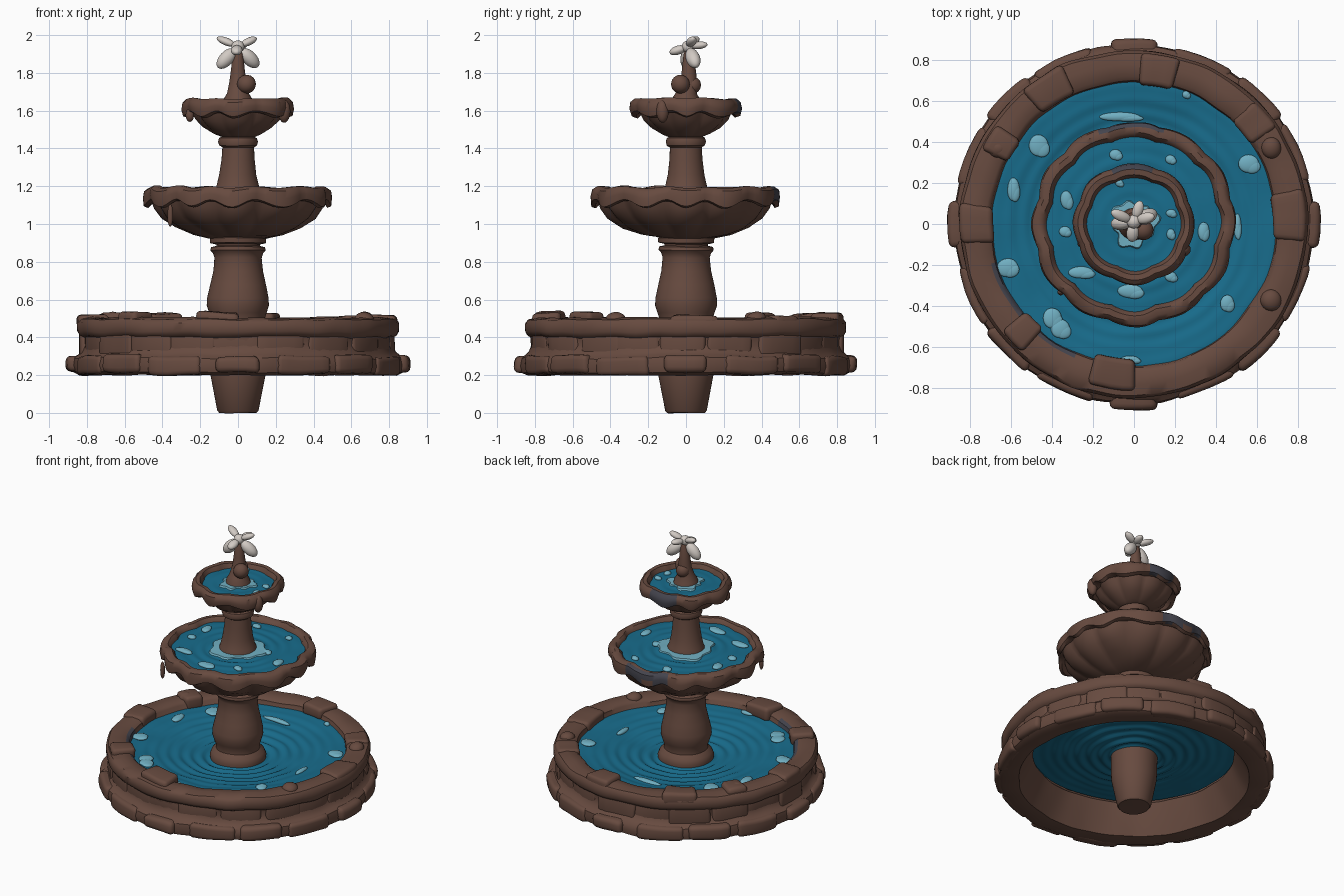
import bpy, bmesh, math, random
from mathutils import Vector, Matrix, noise

random.seed(4)
TAU = math.tau

def material(name, col):
    m = bpy.data.materials.new(name)
    m.diffuse_color = (*col, 1)
    return m

BROWN = material("brown stone", (0.135, 0.069, 0.050))
WATER = material("blue water", (0.009, 0.150, 0.262))
FOAM = material("pale foam", (0.165, 0.430, 0.540))
WHITE = material("white petal", (0.64, 0.59, 0.55))
SLATE = material("damp stone", (0.058, 0.058, 0.075))

def finish(bm, name, mats, wobble=0.0, rule=None, angle=40):
    """Turn a bmesh into a named smooth object, with a slight hand-made wobble."""
    bmesh.ops.remove_doubles(bm, verts=bm.verts, dist=1e-5)
    bmesh.ops.recalc_face_normals(bm, faces=bm.faces)
    for v in bm.verts:
        if wobble:
            v.co += noise.noise_vector(v.co * 6) * wobble
    for f in bm.faces:
        f.smooth = True
        if rule and rule(f.calc_center_median()):
            f.material_index = 1
    me = bpy.data.meshes.new(name)
    bm.to_mesh(me)
    bm.free()
    for m in mats:
        me.materials.append(m)
    me.set_sharp_from_angle(angle=math.radians(angle))
    ob = bpy.data.objects.new(name, me)
    bpy.context.collection.objects.link(ob)
    return ob

def lathe(profile, segs=64, lobes=0, closed=False):
    """Spin (r, z, flute, droop) points; flute and droop follow rounded lobes."""
    bm = bmesh.new()
    rows = []
    for p in profile:
        r, z, flute, droop = (*p, 0, 0)[:4]
        row = []
        for k in range(segs):
            a = TAU * k / segs
            c = 2 * abs(math.cos(lobes * a / 2)) - 1 if lobes else 0
            d = math.cos(lobes * a + 0.8 * math.sin(3 * a)) if lobes else 0
            rr = r + flute * c
            row.append(bm.verts.new((rr * math.cos(a), rr * math.sin(a), z - droop * d)))
        rows.append(row)
    n = len(rows)
    for i in range(n if closed else n - 1):
        lo, hi = rows[i], rows[(i + 1) % n]
        for k in range(segs):
            m = (k + 1) % segs
            bm.faces.new((lo[k], lo[m], hi[m], hi[k]))
    return bm

def arc_block(bm, mid, half, r0, r1, z0, z1, bevel=0.015):
    """Add one rounded stone block, curved around the basin (angles in degrees)."""
    part = bmesh.new()
    steps = max(2, int(half / 2))
    rows = []
    for k in range(steps + 1):
        a = math.radians(mid - half + 2 * half * k / steps)
        rows.append([part.verts.new((r * math.cos(a), r * math.sin(a), z))
                     for r, z in ((r0, z0), (r1, z0), (r1, z1), (r0, z1))])
    for lo, hi in zip(rows, rows[1:]):
        for i in range(4):
            j = (i + 1) % 4
            part.faces.new((lo[i], lo[j], hi[j], hi[i]))
    part.faces.new(rows[0])
    part.faces.new(rows[-1][::-1])
    bmesh.ops.recalc_face_normals(part, faces=part.faces)
    edges = [e for e in part.edges if e.calc_face_angle(0) > 0.8]
    bmesh.ops.bevel(part, geom=edges, offset=bevel, segments=3, profile=0.5, affect='EDGES')
    me = bpy.data.meshes.new("tmp")
    part.to_mesh(me)
    part.free()
    bm.from_mesh(me)
    bpy.data.meshes.remove(me)

def blob(bm, loc, size, direction=(0, 0, 1), sub=3):
    """Add an ellipsoid whose z axis points along direction."""
    rot = Vector(direction).to_track_quat('Z', 'Y').to_matrix().to_4x4()
    mat = Matrix.Translation(loc) @ rot @ Matrix.Diagonal((*size, 1))
    bmesh.ops.create_icosphere(bm, subdivisions=sub, radius=1, matrix=mat)

def heading(c):
    return math.degrees(math.atan2(c.y, c.x)) % 360

# Basin: hollow ring with foot, recessed wall and rim
basin = [(0.74, 0.205), (0.84, 0.20), (0.87, 0.215), (0.88, 0.25), (0.872, 0.29),
         (0.85, 0.305), (0.832, 0.32), (0.815, 0.36), (0.82, 0.40), (0.838, 0.41),
         (0.85, 0.43), (0.85, 0.475), (0.835, 0.495), (0.78, 0.505), (0.72, 0.50),
         (0.70, 0.485), (0.69, 0.44), (0.65, 0.40), (0.69, 0.30)]
finish(lathe(basin, 120, closed=True), "basin", [BROWN, SLATE], 0.010,
       lambda c: c.z > 0.43 and c.xy.length < 0.73 and 195 < heading(c) < 245)

# Foot stones: large at the four sides, smaller between
bm = bmesh.new()
for a in range(0, 360, 90):
    arc_block(bm, a, 7.5, 0.80, 0.91, 0.215, 0.30, 0.028)
    arc_block(bm, a + 24, 10, 0.80, 0.888, 0.205, 0.302, 0.025)
    arc_block(bm, a + 45, 9, 0.80, 0.897, 0.21, 0.31, 0.028)
    arc_block(bm, a + 67, 10, 0.80, 0.889, 0.20, 0.30, 0.025)
finish(bm, "foot_stones", [BROWN], 0.010)

# Wall stones in the recess
bm = bmesh.new()
for i in range(20):
    arc_block(bm, i * 18 + random.uniform(-2, 2), random.uniform(8.5, 10), 0.76,
              random.uniform(0.818, 0.842), 0.28, 0.43, 0.02)
finish(bm, "wall_stones", [BROWN], 0.012)

# Loose stones lying on the rim: angle, half width, inner and outer radius, top
bm = bmesh.new()
for a, h, r0, r1, top in ((81, 7, 0.68, 0.84, 0.53), (262, 8, 0.665, 0.81, 0.535),
                          (224, 5, 0.68, 0.83, 0.535), (122, 8, 0.70, 0.85, 0.525),
                          (149, 5, 0.69, 0.83, 0.53), (3, 9, 0.685, 0.84, 0.515),
                          (180, 7, 0.69, 0.85, 0.515), (40, 6, 0.69, 0.84, 0.515)):
    arc_block(bm, a, h, r0, r1, 0.44, top, 0.025)
for a in (29, 331, 151):
    blob(bm, (0.765 * math.cos(math.radians(a)), 0.765 * math.sin(math.radians(a)), 0.495),
         (0.05, 0.05, 0.038))
finish(bm, "rim_stones", [BROWN], 0.012)

# Central columns
lower = [(0, 0), (0.10, 0.0), (0.11, 0.012), (0.145, 0.2), (0.15, 0.37), (0.178, 0.385),
         (0.182, 0.42), (0.17, 0.45), (0.142, 0.475), (0.142, 0.50), (0.152, 0.53), (0.165, 0.57),
         (0.163, 0.61), (0.148, 0.68), (0.132, 0.75), (0.125, 0.82), (0.132, 0.845),
         (0.146, 0.86), (0.143, 0.878), (0.115, 0.885), (0.115, 0.893), (0.147, 0.90),
         (0.15, 0.925), (0.12, 0.94), (0, 0.95)]
finish(lathe(lower, 48), "lower_column", [BROWN], 0.004)
upper = [(0, 1.08), (0.13, 1.10), (0.125, 1.17), (0.112, 1.20), (0.098, 1.26), (0.088, 1.34),
         (0.084, 1.405), (0.10, 1.415), (0.106, 1.435), (0.10, 1.455), (0.08, 1.465), (0, 1.47)]
finish(lathe(upper, 48), "upper_column", [BROWN], 0.004)

# Scalloped bowls with drooping rims, damp at the back
def damp(r, z):
    return lambda c: c.xy.length > r and c.z > z and 72 < heading(c) < 112

middle = [(0, 0.93), (0.14, 0.925), (0.23, 0.945, 0.008), (0.32, 0.98, 0.012),
          (0.395, 1.03, 0.014), (0.435, 1.085, 0.012), (0.45, 1.12, 0.008),
          (0.468, 1.105, 0.006, 0.018), (0.488, 1.112, 0.008, 0.018),
          (0.493, 1.15, 0.008, 0.012), (0.487, 1.18, 0.008, 0.005), (0.468, 1.195, 0.006, 0.004),
          (0.44, 1.195, 0.008, 0.004), (0.422, 1.178, 0.01), (0.41, 1.13), (0, 1.10)]
finish(lathe(middle, 120, 12), "middle_bowl", [BROWN, SLATE], 0.010, damp(0.47, 1.12))
top = [(0, 1.46), (0.075, 1.455), (0.12, 1.475, 0.004), (0.175, 1.51, 0.008),
       (0.215, 1.55, 0.01), (0.237, 1.59, 0.008), (0.258, 1.575, 0.006, 0.014),
       (0.284, 1.583, 0.007, 0.014), (0.294, 1.615, 0.007, 0.01), (0.288, 1.645, 0.007, 0.004),
       (0.268, 1.663, 0.006, 0.003), (0.24, 1.660, 0.007, 0.003), (0.228, 1.64, 0.007),
       (0.215, 1.60), (0, 1.57)]
finish(lathe(top, 96, 8), "top_bowl", [BROWN, SLATE], 0.009, damp(0.262, 1.58))

# Drips and lumps hanging from the bowl rims: angle, radius, z, width, height
bm = bmesh.new()
for a, r, z, w, h in ((223, 0.49, 1.045, 0.016, 0.06), (333, 0.275, 1.595, 0.032, 0.06),
                      (200, 0.272, 1.575, 0.022, 0.035)):
    t = math.radians(a)
    blob(bm, (r * math.cos(t), r * math.sin(t), z), (w, w, h))
finish(bm, "rim_drips", [BROWN], 0.004)

# Water surfaces with ring ripples; the basin water sinks towards the middle
def basin_level(r):
    return 0.395 + 0.06 * min(1, max(0, (r - 0.15) / 0.5))

def water(name, r0, r1, level, amp, rings, up=True):
    pts = []
    for i in range(rings + 1):
        r = r0 + (r1 - r0) * i / rings
        pts.append((r, level(r) + amp * math.sin(r * 85) * max(0.15, 1 - i / rings)))
    ob = finish(lathe(pts, 72), name, [WATER], 0.007, angle=60)
    if (ob.data.polygons[0].normal.z > 0) != up:
        ob.data.flip_normals()

water("basin_water", 0.10, 0.705, basin_level, 0.010, 48)
water("basin_water_underside", 0.10, 0.66, lambda r: basin_level(r) - 0.035, 0.010, 48, False)
water("middle_water", 0.08, 0.43, lambda r: 1.168, 0.007, 28)
water("top_water", 0.04, 0.24, lambda r: 1.63, 0.004, 14)

# Foam: irregular flat patches (x, y, half sizes) and a ragged ring round the column
def foam(name, level, patches, ring=None):
    bm = bmesh.new()
    for x, y, sx, sy in patches:
        z = level(math.hypot(x, y))
        blob(bm, (x, y, z), (sx, sy, 0.014))
        blob(bm, (x + sx * 0.35, y - sy * 0.3, z), (sx * 0.8, sy * 0.8, 0.013))
    if ring:
        r0, r1 = ring
        z, n = level(r0) + 0.008, 60
        edge = []
        for k in range(n):
            a = TAU * k / n
            r = r1 + 0.014 * math.sin(3 * a + 1) + 0.010 * math.sin(8 * a)
            u = Vector((math.cos(a), math.sin(a), 0))
            edge.append([bm.verts.new(u * q + Vector((0, 0, h)))
                         for q, h in ((r0, z), (r - 0.006, z), (r, z - 0.012))])
        for k in range(n):
            p, q = edge[k], edge[(k + 1) % n]
            for i in range(2):
                bm.faces.new((p[i], p[i + 1], q[i + 1], q[i]))
    finish(bm, name, [FOAM], 0.008)

foam("basin_foam", lambda r: basin_level(r) + 0.003, ((-0.47, 0.385, 0.048, 0.05),
     (-0.59, 0.17, 0.03, 0.055), (-0.62, -0.21, 0.05, 0.045), (-0.40, -0.46, 0.045, 0.05),
     (-0.36, -0.51, 0.045, 0.045), (0.56, 0.295, 0.05, 0.045), (0.455, -0.39, 0.035, 0.038),
     (0.505, -0.01, 0.018, 0.06), (-0.07, 0.52, 0.10, 0.022), (-0.02, -0.665, 0.045, 0.018),
     (0.255, 0.63, 0.018, 0.018)))
foam("middle_foam", lambda r: 1.172, ((-0.33, 0.12, 0.03, 0.045), (-0.34, -0.035, 0.028, 0.025),
     (0.34, -0.035, 0.028, 0.045), (-0.26, -0.235, 0.06, 0.03), (-0.02, -0.33, 0.06, 0.033),
     (0.18, -0.26, 0.03, 0.025), (0.18, 0.315, 0.025, 0.022), (-0.09, 0.34, 0.03, 0.025),
     (0.19, 0.06, 0.03, 0.025)), (0.10, 0.18))
foam("top_foam", lambda r: 1.632, ((-0.07, 0.20, 0.02, 0.018), (0.18, 0.05, 0.025, 0.02),
     (0.18, -0.05, 0.02, 0.025)), (0.04, 0.11))

# Finial: tapering stem with two round knobs
stem = [(0, 1.58), (0.085, 1.60), (0.076, 1.66), (0.058, 1.69), (0.045, 1.75),
        (0.036, 1.82), (0.028, 1.90), (0.018, 1.93), (0, 1.935)]
bm = lathe(stem, 28)
for v in bm.verts:
    if v.co.z > 1.7:
        v.co.y += 0.015
blob(bm, (0.045, -0.03, 1.74), (0.05, 0.05, 0.05))
blob(bm, (0.0, 0.035, 1.735), (0.045, 0.045, 0.045))
finish(bm, "finial_stem", [BROWN], 0.003)

# Flower: centre bud and petals given by tip, width and thickness
bm = bmesh.new()
core = Vector((0, 0.01, 1.94))
blob(bm, core, (0.034, 0.034, 0.032))
for tip, w, t in (((-0.11, 0.06, 1.985), 0.026, 0.02), ((0.095, 0.04, 1.985), 0.027, 0.02),
                  ((-0.105, 0.0, 1.83), 0.034, 0.038), ((0.105, 0.055, 1.835), 0.036, 0.038),
                  ((-0.01, -0.085, 1.905), 0.030, 0.024), ((0.03, 0.11, 1.95), 0.026, 0.02)):
    d = Vector(tip) - core
    blob(bm, core + d * 0.58, (w, t, d.length * 0.44), d)
finish(bm, "flower", [WHITE], 0.004)
